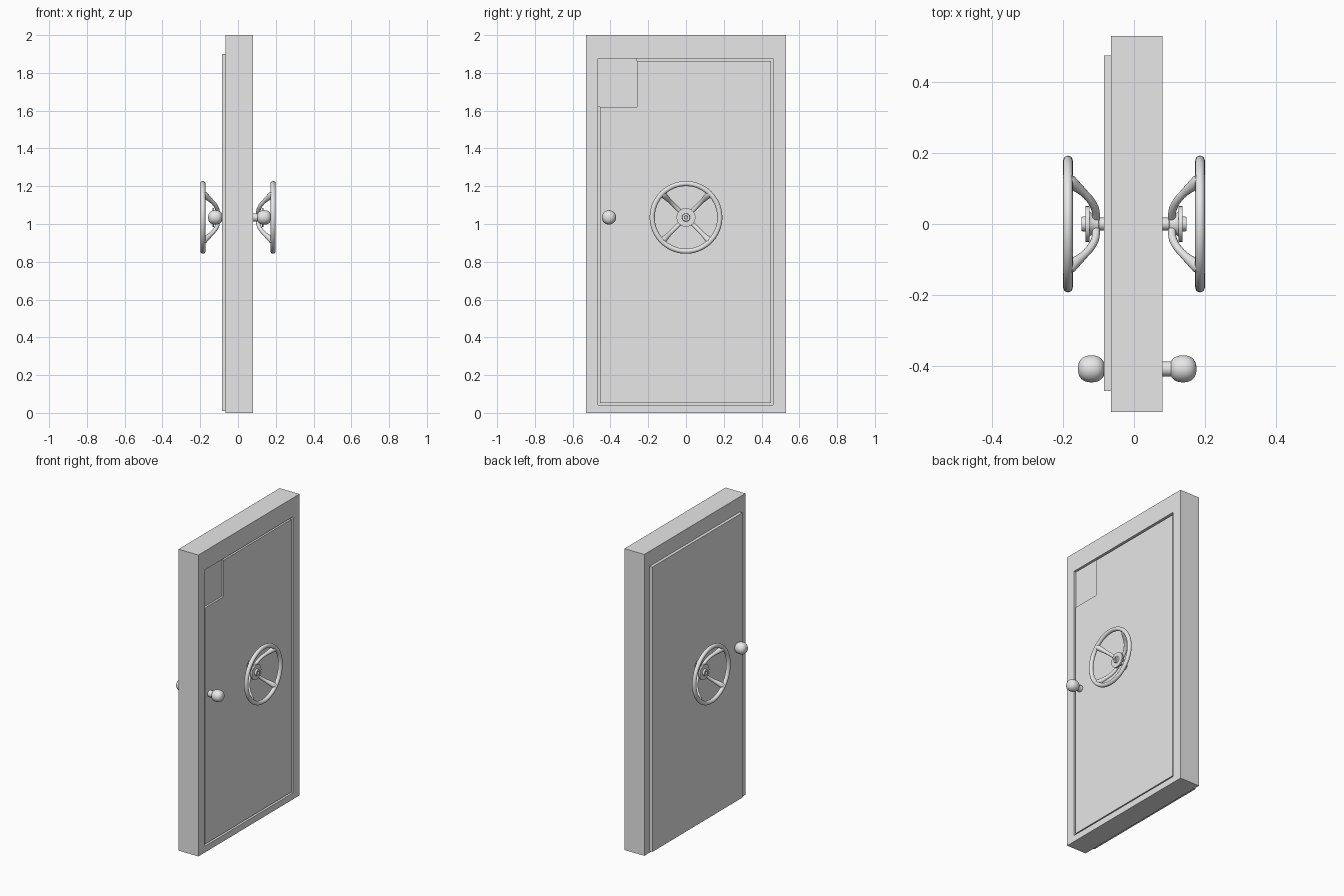
import bpy, bmesh, math
from mathutils import Vector

if "Cube" in bpy.data.objects:
    bpy.data.objects.remove(bpy.data.objects["Cube"])

steel = bpy.data.materials.new("steel grey")
steel.use_nodes = True
GREY = (0.8, 0.8, 0.8, 1)
steel.diffuse_color = GREY
steel.node_tree.nodes["Principled BSDF"].inputs["Base Color"].default_value = GREY


def finish(bm, name, smooth=False):
    bmesh.ops.recalc_face_normals(bm, faces=bm.faces)
    mesh = bpy.data.meshes.new(name)
    bm.to_mesh(mesh)
    bm.free()
    mesh.materials.append(steel)
    ob = bpy.data.objects.new(name, mesh)
    bpy.context.collection.objects.link(ob)
    if smooth:
        bpy.ops.object.select_all(action='DESELECT')
        ob.select_set(True)
        bpy.context.view_layer.objects.active = ob
        bpy.ops.object.shade_smooth_by_angle(angle=math.radians(40))
    return ob


def slab(name, outline, x0, x1):
    """Extrude a (y, z) outline between two x positions."""
    bm = bmesh.new()
    face = bm.faces.new([bm.verts.new((x0, y, z)) for y, z in outline])
    ext = bmesh.ops.extrude_face_region(bm, geom=[face])
    verts = [g for g in ext["geom"] if isinstance(g, bmesh.types.BMVert)]
    bmesh.ops.translate(bm, verts=verts, vec=(x1 - x0, 0, 0))
    return finish(bm, name)


def rect(y0, y1, z0, z1):
    return [(y0, z0), (y1, z0), (y1, z1), (y0, z1)]


def lathe(bm, profile, y, z, side, steps=40):
    """Spin an (x, radius) profile round a line parallel to x."""
    verts = [bm.verts.new((side * x, y, z + r)) for x, r in profile]
    edges = [bm.edges.new(p) for p in zip(verts, verts[1:])]
    bmesh.ops.spin(bm, geom=verts + edges, cent=(0, y, z), axis=(1, 0, 0),
                   angle=math.tau, steps=steps, use_merge=True)
    bmesh.ops.remove_doubles(bm, verts=bm.verts, dist=0.0001)


def tube(bm, path, radii, sides=14):
    """Sweep a round section along a path lying in a plane through the x axis."""
    rings = []
    across = Vector((1, 0, 0)).cross(path[-1] - path[0]).normalized()
    for i, p in enumerate(path):
        along = (path[min(i + 1, len(path) - 1)] - path[max(i - 1, 0)]).normalized()
        up = along.cross(across)
        ring = []
        for k in range(sides):
            a = math.tau * k / sides
            ring.append(bm.verts.new(p + radii[i] * (math.cos(a) * across + math.sin(a) * up)))
        rings.append(ring)
    for a, b in zip(rings, rings[1:]):
        for k in range(sides):
            n = (k + 1) % sides
            bm.faces.new((a[k], a[n], b[n], b[k]))
    bm.faces.new(rings[0])
    bm.faces.new(rings[-1])


# Door frame with a through opening
bm = bmesh.new()
loops = [[bm.verts.new((x, y, z)) for y, z in r]
         for x in (-0.065, 0.08)
         for r in (rect(-0.53, 0.53, 0, 2), rect(-0.465, 0.46, 0.042, 1.875))]
for a, b in ((0, 1), (2, 3), (0, 2), (1, 3)):
    for k in range(4):
        n = (k + 1) % 4
        bm.faces.new((loops[a][k], loops[a][n], loops[b][n], loops[b][k]))
finish(bm, "door_frame")

# Door leaf with a sunken corner, and the overlapping outer lip
slab("door_leaf", [(-0.455, 0.052), (0.45, 0.052), (0.45, 1.862),
                   (-0.26, 1.862), (-0.26, 1.62), (-0.455, 1.62)], -0.065, 0.077)
slab("corner_recess", rect(-0.465, -0.26, 1.62, 1.875), -0.065, 0.064)
slab("door_lip", rect(-0.47, 0.475, 0.01, 1.9), -0.085, -0.06)

HUB_Z = 1.035
HUB = [(0.07, 0), (0.07, 0.018), (0.098, 0.018), (0.1, 0.028), (0.118, 0.03),
       (0.126, 0.036), (0.126, 0.05), (0.136, 0.05), (0.136, 0.022),
       (0.148, 0.02), (0.148, 0.009), (0.138, 0.008), (0.138, 0)]
# Spoke control points as (x, distance from the hub axis)
SPOKE = [(0.108, 0.015), (0.1, 0.075), (0.128, 0.112), (0.155, 0.14), (0.185, 0.178)]


def spoke_point(t):
    n = len(SPOKE) - 1
    w = [math.comb(n, i) * t ** i * (1 - t) ** (n - i) for i in range(n + 1)]
    return [sum(w[i] * SPOKE[i][c] for i in range(n + 1)) for c in (0, 1)]


for side, label in ((1, "left"), (-1, "right")):
    # Hand wheel rim
    bm = bmesh.new()
    ring = [(0.186 + 0.0135 * math.cos(a), 0.179 + 0.0135 * math.sin(a))
            for a in (math.tau * k / 16 for k in range(17))]
    lathe(bm, ring, 0, HUB_Z, side, 72)
    finish(bm, label + "_wheel_rim", True)

    # Curved spokes that flare into the rim
    bm = bmesh.new()
    for q in range(4):
        a = math.pi / 4 + q * math.pi / 2
        path, radii = [], []
        for k in range(17):
            t = k / 16
            x, r = spoke_point(t)
            path.append(Vector((side * x, r * math.cos(a), HUB_Z + r * math.sin(a))))
            radii.append(0.011 + 0.008 * max(0, t - 0.6) / 0.4 * (1 if t < 0.95 else 0.6))
        tube(bm, path, radii)
    finish(bm, label + "_wheel_spokes", True)

    # Hub with flange and nut
    bm = bmesh.new()
    lathe(bm, HUB, 0, HUB_Z, side)
    finish(bm, label + "_wheel_hub", True)

    # Rounded knob on a short neck
    shift = 0 if side > 0 else -0.018
    ball = []
    for k in range(21):
        a = math.pi * (1 - k / 20)
        c, s = math.cos(a), math.sin(a)
        ball.append((0.138 + shift + 0.038 * math.copysign(abs(c) ** 0.85, c),
                     0.038 * max(s, 0) ** 0.85))
    neck = [(0.07, 0), (0.07, 0.021), (0.112 + shift, 0.021), (0.112 + shift, 0)]
    bm = bmesh.new()
    lathe(bm, ball, -0.408, HUB_Z, side)
    lathe(bm, neck, -0.408, HUB_Z, side, 24)
    finish(bm, label + "_knob", True)
